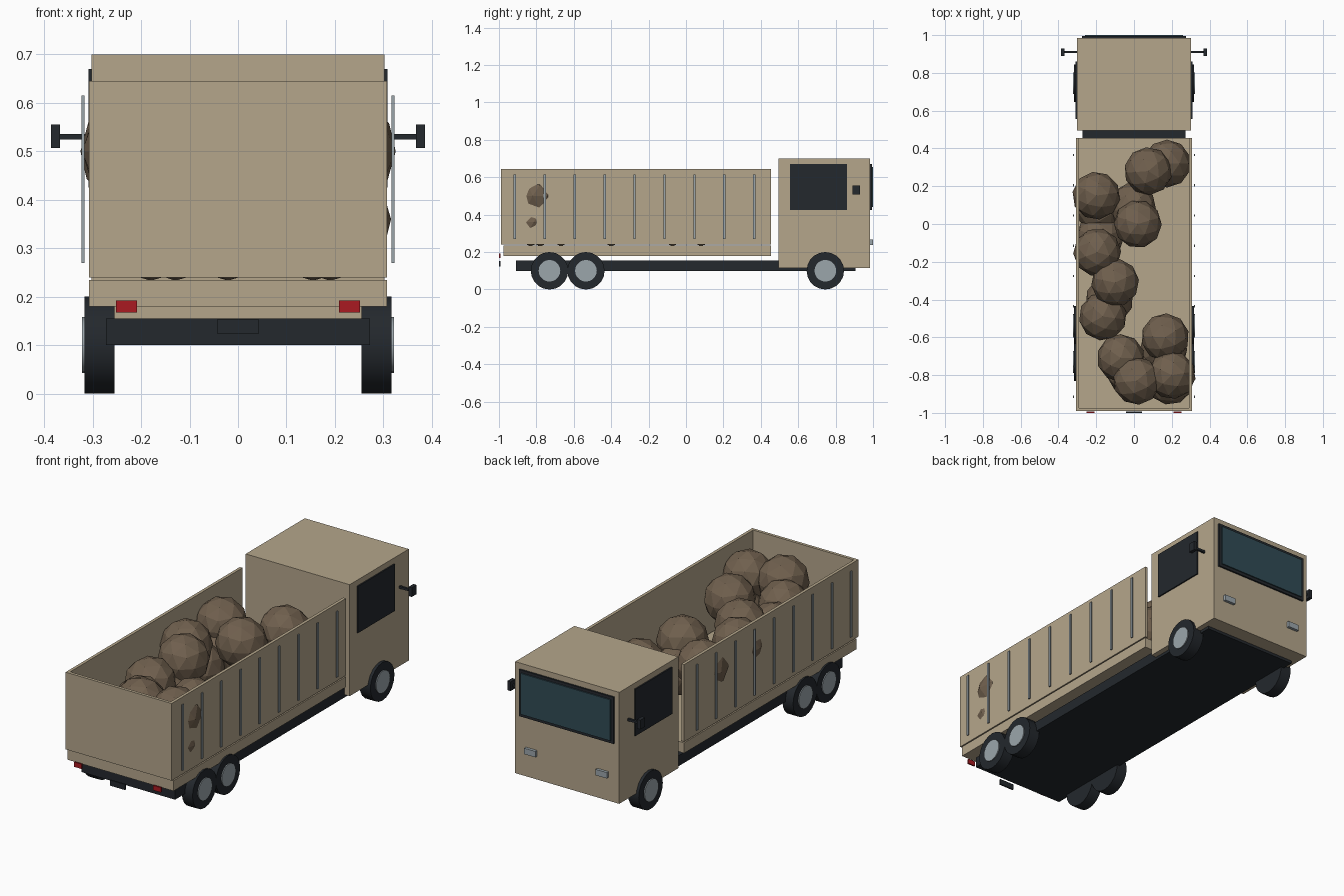
import bpy, math

if "Cube" in bpy.data.objects:
    bpy.data.objects.remove(bpy.data.objects["Cube"])


def material(name, rgb):
    m = bpy.data.materials.new(name)
    m.diffuse_color = (*rgb, 1)
    m.use_nodes = True
    m.node_tree.nodes["Principled BSDF"].inputs["Base Color"].default_value = m.diffuse_color
    return m


TAN = material("tan_paint", (0.46, 0.38, 0.26))
DARK = material("dark_rubber", (0.017, 0.021, 0.026))
GLASS = material("tinted_glass", (0.03, 0.07, 0.09))
GREY = material("grey_metal", (0.33, 0.38, 0.41))
RED = material("red_lens", (0.40, 0.01, 0.015))
ROCK = material("brown_rock", (0.16, 0.115, 0.075))


def box(name, x, y, z, mat):
    """Box from (min, max) ranges on each axis."""
    bpy.ops.mesh.primitive_cube_add(
        size=1, location=[(a + b) / 2 for a, b in (x, y, z)])
    o = bpy.context.object
    o.name = name
    o.scale = [b - a for a, b in (x, y, z)]
    bpy.ops.object.transform_apply(location=False, rotation=False, scale=True)
    o.data.materials.append(mat)
    return o


def pair(name, x, y, z, mat):
    """Box on both sides of the truck."""
    box("right_" + name, x, y, z, mat)
    box("left_" + name, (-x[1], -x[0]), y, z, mat)


def disc(name, x0, x1, y, z, r, mat):
    """Cylinder along the x axis."""
    bpy.ops.mesh.primitive_cylinder_add(
        vertices=20, radius=r, depth=x1 - x0,
        location=((x0 + x1) / 2, y, z), rotation=(0, math.pi / 2, 0))
    o = bpy.context.object
    o.name = name
    o.data.materials.append(mat)
    bpy.ops.object.shade_smooth_by_angle(angle=math.radians(35))


# Chassis and cab
box("chassis", (-0.272, 0.272), (-0.91, 0.905), (0.10, 0.155), DARK)
box("cab", (-0.302, 0.302), (0.495, 0.985), (0.115, 0.70), TAN)
box("windshield_frame", (-0.275, 0.275), (0.98, 0.994), (0.425, 0.67), DARK)
box("windshield", (-0.26, 0.26), (0.99, 1.0), (0.44, 0.655), GLASS)
pair("side_window", (0.30, 0.309), (0.555, 0.86), (0.425, 0.67), DARK)
pair("headlight", (0.175, 0.24), (0.98, 1.0), (0.237, 0.268), GREY)
pair("mirror_arm", (0.30, 0.37), (0.904, 0.916), (0.524, 0.536), DARK)
pair("mirror", (0.367, 0.386), (0.89, 0.93), (0.507, 0.555), DARK)

# Open bed: floor slab, side walls and tailgate
box("bed_floor", (-0.308, 0.308), (-0.975, 0.455), (0.18, 0.234), TAN)
pair("bed_wall", (0.292, 0.308), (-0.99, 0.455), (0.24, 0.645), TAN)
box("tailgate", (-0.292, 0.292), (-0.99, -0.974), (0.24, 0.645), TAN)
for i in range(9):
    y = -0.915 + 0.16 * i
    pair("bed_rib_%d" % i, (0.317, 0.323), (y - 0.006, y + 0.006),
         (0.27, 0.615), GREY)

# Rear lights and plate
pair("tail_light", (0.208, 0.252), (-1.0, -0.992), (0.167, 0.192), RED)
box("rear_plate", (-0.043, 0.043), (-1.0, -0.992), (0.124, 0.153), DARK)

# Wheels with hub discs
for n, y in (("rear", -0.73), ("middle", -0.535), ("front", 0.745)):
    for side, s in (("right", 1), ("left", -1)):
        a, b = sorted((s * 0.255, s * 0.317))
        disc(f"{side}_{n}_tyre", a, b, y, 0.10, 0.10, DARK)
        a, b = sorted((s * 0.29, s * 0.322))
        disc(f"{side}_{n}_hub", a, b, y, 0.10, 0.058, GREY)

# Rock load: faceted balls piled in the bed
rocks = [
    (0.175, 0.32, 0.38), (0.075, 0.28, 0.48), (-0.20, 0.15, 0.50),
    (-0.01, 0.09, 0.40), (0.02, 0.00, 0.51), (-0.195, -0.15, 0.50),
    (-0.10, -0.31, 0.51), (-0.165, -0.49, 0.44), (0.165, -0.60, 0.46),
    (-0.07, -0.71, 0.45), (0.015, -0.83, 0.51), (0.20, -0.80, 0.50),
    (-0.18, 0.08, 0.36), (-0.18, -0.07, 0.36), (0.155, -0.67, 0.36),
    (0.19, -0.83, 0.36), (-0.02, -0.78, 0.36), (-0.13, -0.40, 0.36),
]
for i, p in enumerate(rocks):
    bpy.ops.mesh.primitive_ico_sphere_add(
        subdivisions=2, radius=0.127, location=p, rotation=(0, 0, i * 0.7))
    bpy.context.object.name = "rock_%d" % i
    bpy.context.object.data.materials.append(ROCK)
